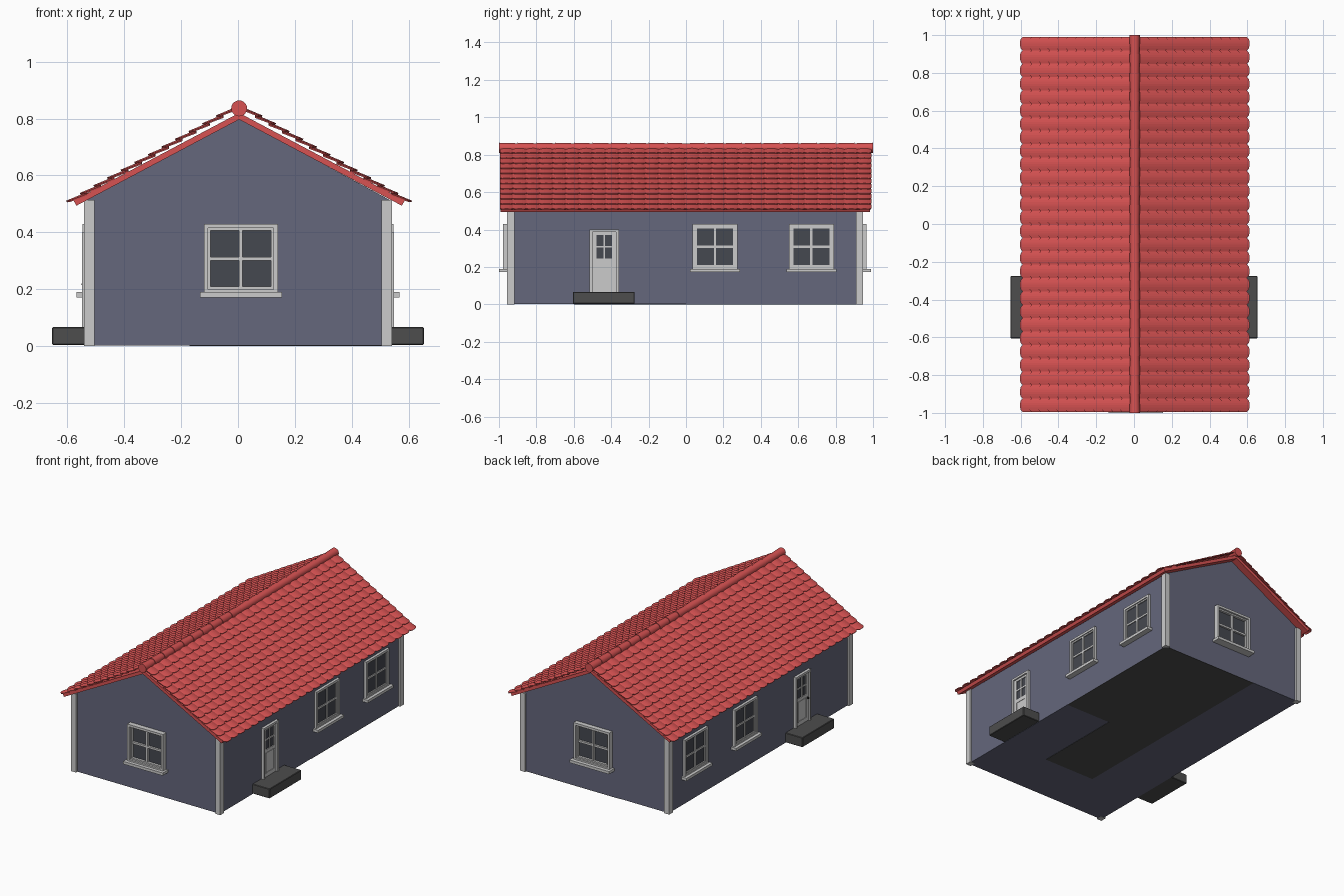
import bpy, bmesh, math
from mathutils import Matrix, Vector

if "Cube" in bpy.data.objects:
    bpy.data.objects.remove(bpy.data.objects["Cube"])


def material(name, rgb):
    m = bpy.data.materials.new(name)
    m.diffuse_color = (*rgb, 1)
    m.use_nodes = True
    m.node_tree.nodes["Principled BSDF"].inputs["Base Color"].default_value = m.diffuse_color
    return m


RED = material("red_clay", (0.68, 0.085, 0.085))
BLUE = material("blue_grey_wall", (0.13, 0.135, 0.2))
DARK = material("dark_stone", (0.075, 0.075, 0.075))
GLASS = material("dark_glass", (0.06, 0.065, 0.08))
BLACK = material("black_metal", (0.01, 0.01, 0.01))
CX = 0.004                      # ridge line position


def finish(name, bm, mat=None, fix=True):
    if fix:
        bmesh.ops.recalc_face_normals(bm, faces=bm.faces)
    me = bpy.data.meshes.new(name)
    bm.to_mesh(me)
    bm.free()
    ob = bpy.data.objects.new(name, me)
    bpy.context.collection.objects.link(ob)
    if mat:
        me.materials.append(mat)
    return ob


def boxes(name, items, mat=None, frame=Matrix()):
    """One object made of boxes (x0, x1, y0, y1, z0, z1) in a local frame."""
    bm = bmesh.new()
    for x0, x1, y0, y1, z0, z1 in items:
        m = Matrix.Translation(((x0 + x1) / 2, (y0 + y1) / 2, (z0 + z1) / 2)) \
            @ Matrix.Diagonal((x1 - x0, y1 - y0, z1 - z0, 1))
        bmesh.ops.create_cube(bm, size=1, matrix=frame @ m)
    return finish(name, bm, mat)


def prism(name, profile, y0, y1, mat):
    """Extrude an x-z outline along y."""
    bm = bmesh.new()
    face = bm.faces.new([bm.verts.new((x, y0, z)) for x, z in profile])
    ext = bmesh.ops.extrude_face_region(bm, geom=[face])
    bmesh.ops.translate(bm, vec=(0, y1 - y0, 0),
                        verts=[v for v in ext["geom"] if isinstance(v, bmesh.types.BMVert)])
    return finish(name, bm, mat)


def wall_frame(u, n, origin):
    """Local x runs along the wall, local y points outward."""
    m = Matrix((Vector(u), Vector(n), Vector((0, 0, 1)))).transposed().to_4x4()
    return Matrix.Translation(origin) @ m


def border(x0, x1, z0, z1, t, n0, n1):
    return [(x0, x0 + t, n0, n1, z0, z1), (x1 - t, x1, n0, n1, z0, z1),
            (x0 + t, x1 - t, n0, n1, z0, z0 + t), (x0 + t, x1 - t, n0, n1, z1 - t, z1)]


def window(name, frame, w, out, sill):
    h = w / 2
    z0, z1, t = 0.185, 0.43, 0.015
    parts = border(-h, h, z0, z1, t, -0.01, out)
    parts += border(-h + t, h - t, z0 + t, z1 - t, 0.009, -0.01, out * 0.6)
    parts += [(-0.006, 0.006, -0.01, out * 0.55, z0 + t, z1 - t),
              (-h + t, h - t, -0.01, out * 0.5, 0.301, 0.314),
              (-h - 0.014, h + 0.014, -0.01, sill, 0.172, 0.19)]
    boxes(name + "_frame", parts, None, frame)
    boxes(name + "_glass", [(-h + t, h - t, -0.01, 0.003, z0 + t, z1 - t)], GLASS, frame)


def door(name, frame):
    parts = border(-0.078, 0.078, 0.03, 0.40, 0.014, -0.01, 0.018)
    parts += [(-0.064, 0.064, -0.01, 0.008, 0.05, 0.245),      # lower leaf
              (-0.064, 0.064, -0.01, 0.008, 0.372, 0.386),
              (-0.064, -0.042, -0.01, 0.008, 0.245, 0.372),
              (0.042, 0.064, -0.01, 0.008, 0.245, 0.372),
              (-0.005, 0.005, -0.01, 0.008, 0.245, 0.372),
              (-0.042, 0.042, -0.01, 0.008, 0.303, 0.313)]
    parts += border(-0.045, 0.045, 0.09, 0.225, 0.006, 0.0, 0.011)  # raised panel
    boxes(name + "_leaf_and_frame", parts, None, frame)
    boxes(name + "_glass", [(-0.043, 0.043, -0.01, 0.003, 0.245, 0.372)], GLASS, frame)


# walls with gables
prism("walls", [(-0.53, 0.002), (0.53, 0.002), (0.53, 0.516), (CX, 0.80), (-0.53, 0.516)],
      -0.945, 0.935, BLUE)

# L-shaped floor patch on the underside
boxes("floor", [(-0.17, 0.53, 0.0, 0.935, 0, 0.004), (-0.17, 0.2, -0.6, 0.0, 0, 0.004)], DARK)

# corner trims
boxes("corner_trims", [(*xs, *ys, 0.0, 0.514) for xs in ((-0.541, -0.505), (0.505, 0.541))
                       for ys in ((-0.957, -0.917), (0.909, 0.947))])

# roof slab
lo, hi, e, k = 0.797, 0.82, 0.582, 0.53
prism("roof_slab",
      [(CX - e + 0.01, lo - k * (e - 0.01)), (CX, lo), (CX + e - 0.01, lo - k * (e - 0.01)),
       (CX + e, hi - k * e), (CX, hi), (CX - e, hi - k * e)], -0.993, 0.983, RED)

# overlapping round-ended tiles
ROWS, COLS, SEG = 12, 28, 6
Y0, Y1 = -0.995, 0.99
pitch = (Y1 - Y0) / COLS
bm = bmesh.new()
for s in (1, -1):
    for r in range(ROWS):
        low = 0.592 - r * 0.0478
        for c in range(COLS):
            strip = []
            for j in range(SEG + 1):
                u = 2 * j / SEG - 1
                y = Y0 + pitch * (c + 0.5 + 0.5 * u)
                arch = 0.007 * (1 - u * u)
                drop = 0.015 * math.sqrt(max(0, 1 - u * u))
                pair = []
                for x, lift in ((low + drop, 0.005), (max(low - 0.058, 0.0), -0.006)):
                    z = 0.843 - 0.57 * x + lift + arch
                    pair.append(bm.verts.new((CX + s * x, y, z)))
                strip.append(pair)
            for (a, b), (d, f) in zip(strip, strip[1:]):
                bm.faces.new((a, d, f, b) if s > 0 else (b, f, d, a))
tiles = finish("roof_tiles", bm, RED, fix=False)
sol = tiles.modifiers.new("thickness", "SOLIDIFY")
sol.thickness = 0.005
sol.offset = 0

# ridge caps, flaring outward from the middle
bm = bmesh.new()
for s in (1, -1):
    for i in range(10):
        a, b = i * 0.1 - (0.008 if i else 0), (i + 1) * 0.1
        rot = Matrix.Rotation(-s * math.pi / 2, 4, 'X')
        bmesh.ops.create_cone(bm, cap_ends=True, segments=20, radius1=0.0245, radius2=0.028,
                              depth=b - a,
                              matrix=Matrix.Translation((CX, s * (a + b) / 2, 0.836)) @ rot)
ridge = finish("ridge_caps", bm, RED)
bpy.context.view_layer.objects.active = ridge
ridge.select_set(True)
bpy.ops.object.shade_smooth_by_angle()
ridge.select_set(False)

# gable windows
window("front_window", wall_frame((1, 0, 0), (0, -1, 0), (0.01, -0.945, 0)), 0.26, 0.033, 0.055)
window("back_window", wall_frame((1, 0, 0), (0, 1, 0), (0.01, 0.935, 0)), 0.26, 0.031, 0.055)

# side windows, doors and steps, the same on both long walls
for s, side in ((1, "right"), (-1, "left")):
    for i, y in enumerate((0.155, 0.67)):
        window(f"{side}_window_{i + 1}", wall_frame((0, 1, 0), (s, 0, 0), (s * 0.53, y, 0)),
               0.24, 0.017, 0.037)
    door(side + "_door", wall_frame((0, 1, 0), (s, 0, 0), (s * 0.53, -0.437, 0)))
    step = boxes(side + "_step", [(-0.165, 0.165, -0.01, 0.123, 0.004, 0.067)], DARK,
                 wall_frame((0, 1, 0), (s, 0, 0), (s * 0.53, -0.44, 0)))
    bev = step.modifiers.new("edge", "BEVEL")
    bev.width = 0.003
    bev.segments = 1

# door knob
bm = bmesh.new()
bmesh.ops.create_uvsphere(bm, u_segments=12, v_segments=8, radius=0.007,
                          matrix=Matrix.Translation((-0.543, -0.49, 0.218)))
finish("left_door_knob", bm, BLACK)
